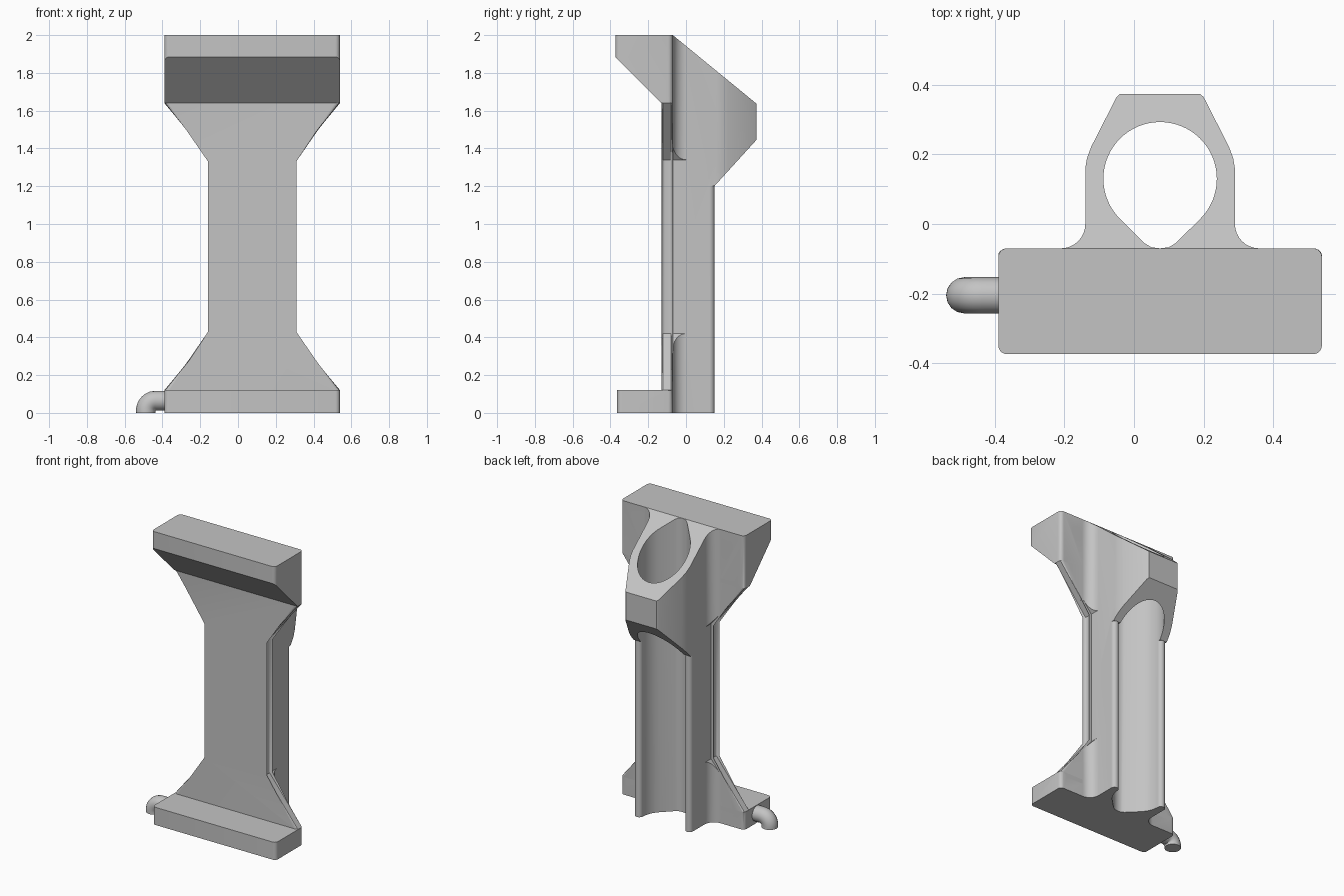
import bpy
import bmesh
import math
from mathutils import Vector

CX = 0.075  # centre line of the bracket

cube = bpy.data.objects.get("Cube")
if cube:
    bpy.data.objects.remove(cube, do_unlink=True)

grey = bpy.data.materials.new("plain_grey")
grey.use_nodes = True
grey.diffuse_color = (0.55, 0.55, 0.55, 1)
grey.node_tree.nodes["Principled BSDF"].inputs["Base Color"].default_value = (0.55, 0.55, 0.55, 1)


def make(name, bm):
    bmesh.ops.recalc_face_normals(bm, faces=bm.faces)
    mesh = bpy.data.meshes.new(name)
    bm.to_mesh(mesh)
    bm.free()
    mesh.materials.append(grey)
    obj = bpy.data.objects.new(name, mesh)
    bpy.context.collection.objects.link(obj)
    return obj


def prism(name, profile, axis, low, high, round_rule=None, radius=0.025):
    """Extrude a 2D profile along an axis, optionally rounding chosen edges."""
    place = {"x": lambda u, v, w: (w + CX, u, v),
             "y": lambda u, v, w: (u + CX, w, v),
             "z": lambda u, v, w: (u + CX, v, w)}[axis]
    bm = bmesh.new()
    ends = [[bm.verts.new(place(u, v, w)) for u, v in profile] for w in (low, high)]
    for ring in ends:
        bm.faces.new(ring)
    for i in range(len(profile)):
        j = (i + 1) % len(profile)
        bm.faces.new((ends[0][i], ends[0][j], ends[1][j], ends[1][i]))
    if round_rule:
        edges = [e for e in bm.edges if round_rule(e.verts[1].co - e.verts[0].co)]
        bmesh.ops.bevel(bm, geom=edges, offset=radius, segments=5, profile=0.5,
                        affect="EDGES", clamp_overlap=True)
    return make(name, bm)


def rod(name, start, end, radius, sides=32):
    """Cylinder between two points given relative to the centre line."""
    a, b = Vector(start), Vector(end)
    bm = bmesh.new()
    bmesh.ops.create_cone(bm, cap_ends=True, segments=sides, radius1=radius,
                          radius2=radius, depth=(b - a).length)
    turn = (b - a).to_track_quat("Z", "Y")
    for v in bm.verts:
        v.co = turn @ v.co + (a + b) / 2 + Vector((CX, 0, 0))
    return make(name, bm)


def combine(target, tool, operation):
    mod = target.modifiers.new(operation, "BOOLEAN")
    mod.operation = operation
    mod.solver = "EXACT"
    mod.object = tool
    bpy.context.view_layer.objects.active = target
    bpy.ops.object.modifier_apply(modifier=mod.name)
    bpy.data.objects.remove(tool, do_unlink=True)


def mirrored(half):
    """Complete a half profile about u = 0."""
    return half + [(-u, v) for u, v in reversed(half) if u > 0]


def arc(cx, cy, r, start, end, steps):
    return [(cx + r * math.cos(math.radians(start + (end - start) * i / steps)),
             cy + r * math.sin(math.radians(start + (end - start) * i / steps)))
            for i in range(steps + 1)]


def vertical(d):
    return abs(d.x) + abs(d.y) < 1e-5


# Column: plan with root fillets, trimmed by front and side silhouettes
plan = [(0.285, -0.1), (0.285, -0.07)] + arc(0.285, 0.0, 0.07, 270, 180, 8)[1:]
plan += [(0.215, 0.16), (0.21, 0.19), (0.198, 0.222), (0.125, 0.365), (0.115, 0.374)]
bracket = prism("bracket", mirrored(plan), "z", 0, 2)
front = [(0.465, 0), (0.465, 0.12), (0.215, 0.42), (0.215, 1.34), (0.465, 1.64), (0.465, 2)]
combine(bracket, prism("front_trim", mirrored(front), "y", -1, 1), "INTERSECT")
side = [(-0.2, 0), (0.125, 0), (0.125, 1.2), (0.15, 1.2), (0.4, 1.475),
        (0.4, 1.615), (-0.07, 2), (-0.2, 2)]
combine(bracket, prism("side_trim", side, "x", -1, 1), "INTERSECT")

# Rounded lips on the open channel walls
for s in (-1, 1):
    combine(bracket, rod("wall_lip", (s * 0.189, 0.125, 0), (s * 0.189, 0.125, 1.21), 0.026), "UNION")

# Front web with rounded edges
web = [(0.44, 0.09), (0.465, 0.12), (0.215, 0.42), (0.215, 1.34), (0.465, 1.64), (0.44, 1.67)]
combine(bracket, prism("web", mirrored(web), "y", -0.13, -0.07,
                       lambda d: abs(d.y) < 1e-5 and abs(d.z) > 0.01, 0.02), "UNION")


# Base flange and wedge-bottomed top flange
def slab(name, front_y, low, high):
    rect = mirrored([(0.465, front_y), (0.465, -0.07)])
    return prism(name, rect, "z", low, high, vertical)


combine(bracket, slab("base_flange", -0.365, 0, 0.12), "UNION")
top = slab("top_flange", -0.374, 1.64, 2)
wedge = [(-0.374, 2.1), (-0.374, 1.885), (-0.13, 1.64), (0, 1.64), (0, 2.1)]
wedge = [(-0.5, 2.1), (-0.5, 2.011)] + wedge[2:]
combine(top, prism("wedge_trim", wedge, "x", -1, 1), "INTERSECT")
combine(bracket, top, "UNION")

# Teardrop bore through the whole column
bore = [(0, -0.07), (0.025, -0.067), (0.045, -0.055)] + arc(0, 0.13, 0.163, -45, 90, 24)[:-1]
bore.append((0, 0.293))
combine(bracket, prism("bore", mirrored(bore), "z", -0.1, 2.1), "DIFFERENCE")

# Screw holes
for s in (-1, 1):
    x = s * 0.33
    combine(bracket, rod("top_hole", (x, -0.47, 1.695), (x, 0.13, 1.98), 0.04, 12), "DIFFERENCE")
    combine(bracket, rod("base_hole", (x, -0.28, -0.1), (x, -0.28, 0.3), 0.042, 12), "DIFFERENCE")
combine(bracket, rod("rear_hole", (0, 0.2, 1.55), (0, 0.5, 1.55), 0.042, 12), "DIFFERENCE")

# Bent outlet pipe at the base
path = [(-0.36, 0.065)] + arc(-0.435, 0.012, 0.053, 90, 180, 10) + [(-0.488, 0)]
curve = bpy.data.curves.new("outlet_pipe", "CURVE")
curve.dimensions = "3D"
curve.bevel_depth = 0.052
curve.bevel_resolution = 6
curve.use_fill_caps = True
spline = curve.splines.new("POLY")
spline.points.add(len(path) - 1)
for point, (x, z) in zip(spline.points, path):
    point.co = (x, -0.205, z, 1)
pipe = bpy.data.objects.new("outlet_pipe", curve)
bpy.context.collection.objects.link(pipe)
curve.materials.append(grey)
bpy.ops.object.select_all(action="DESELECT")
pipe.select_set(True)
bpy.context.view_layer.objects.active = pipe
bpy.ops.object.convert(target="MESH")

# Smooth curved surfaces, keep corners crisp
bpy.ops.object.select_all(action="DESELECT")
for obj in (bracket, bpy.data.objects["outlet_pipe"]):
    obj.select_set(True)
    bpy.context.view_layer.objects.active = obj
bpy.ops.object.shade_smooth_by_angle(angle=math.radians(28))
